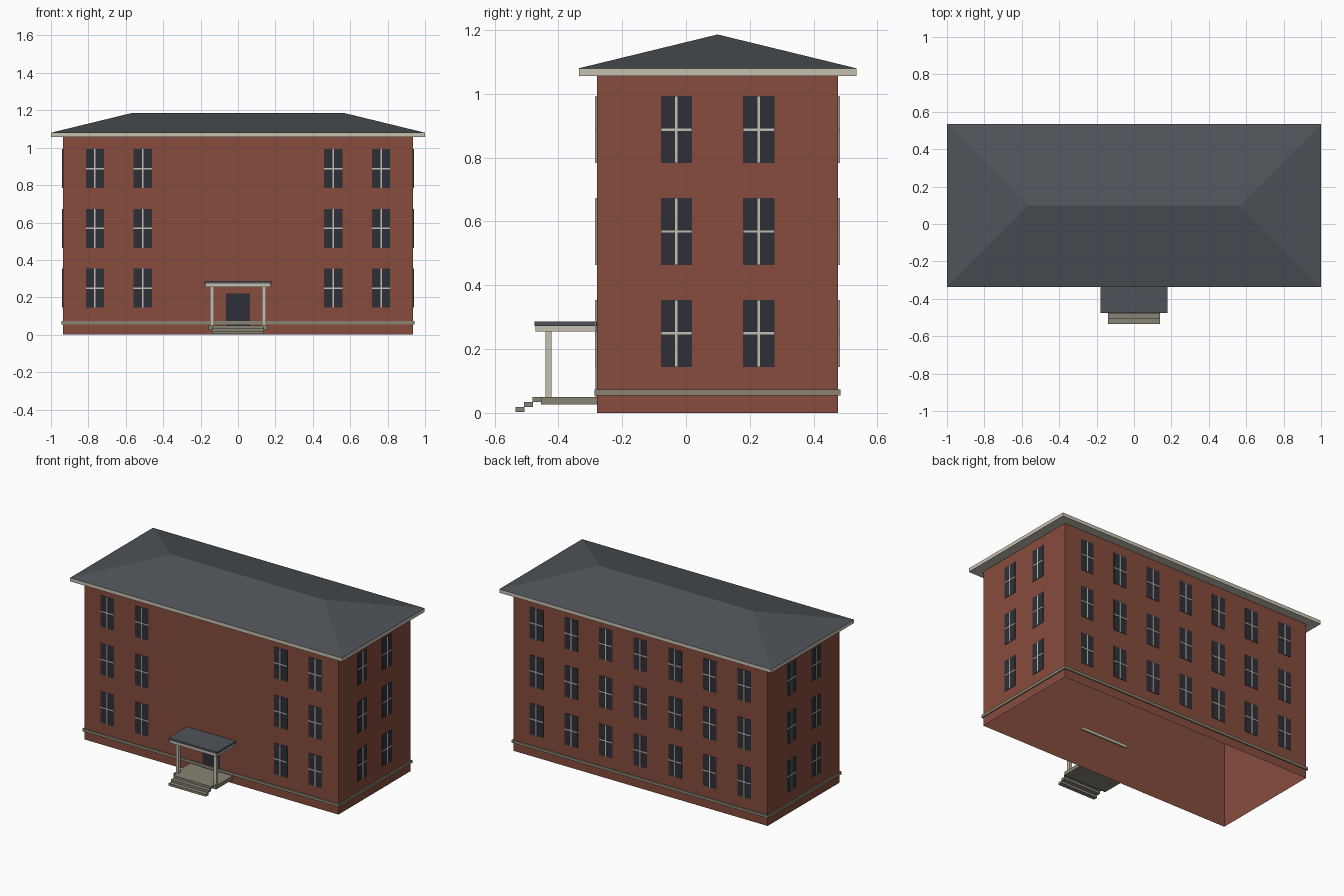
import bpy, bmesh

cube = bpy.data.objects.get("Cube")
if cube:
    bpy.data.objects.remove(cube, do_unlink=True)


def material(name, rgb):
    """Flat material from an sRGB byte triple."""
    linear = [((c / 255 + 0.055) / 1.055) ** 2.4 for c in rgb] + [1.0]
    mat = bpy.data.materials.new(name)
    mat.use_nodes = True
    mat.diffuse_color = linear
    bsdf = mat.node_tree.nodes["Principled BSDF"]
    bsdf.inputs["Base Color"].default_value = linear
    bsdf.inputs["Roughness"].default_value = 0.9
    return mat


BRICK = material("red brick", (134, 76, 60))
CREAM = material("cream trim", (198, 192, 176))
STONE = material("grey stone", (137, 131, 116))
SLATE = material("slate roof", (79, 83, 88))
GLASS = material("dark glass", (46, 48, 57))


def add_box(bm, x, y, z):
    """Add a box given its (low, high) range on each axis."""
    verts = bmesh.ops.create_cube(bm, size=1)["verts"]
    for v in verts:
        for axis, (low, high) in enumerate((x, y, z)):
            v.co[axis] = high if v.co[axis] > 0 else low
    return verts


def finish(bm, name, mat):
    mesh = bpy.data.meshes.new(name)
    bm.to_mesh(mesh)
    bm.free()
    mesh.materials.append(mat)
    obj = bpy.data.objects.new(name, mesh)
    bpy.context.collection.objects.link(obj)
    return obj


def boxes(name, mat, *ranges):
    bm = bmesh.new()
    for r in ranges:
        add_box(bm, *r)
    return finish(bm, name, mat)


# Main dimensions
HALF_X, HALF_Y, MID_Y = 0.935, 0.378, 0.099
FRONT, BACK = MID_Y - HALF_Y, MID_Y + HALF_Y
EAVE_Z, ROOF_Z, RIDGE_Z = 1.056, 1.08, 1.186
EAVE_Y = 0.435

# Brick walls, open underneath
bm = bmesh.new()
add_box(bm, (-HALF_X, HALF_X), (FRONT, BACK), (0, EAVE_Z))
bmesh.ops.delete(bm, geom=[f for f in bm.faces if f.calc_center_median().z < 0.01],
                 context='FACES')
finish(bm, "brick_walls", BRICK)

# Eave slab
eave_y = (MID_Y - EAVE_Y, MID_Y + EAVE_Y)
boxes("eave_slab", CREAM, ((-1, 1), eave_y, (EAVE_Z, ROOF_Z)))

# Hipped roof: a box whose top is pinched to a ridge
bm = bmesh.new()
for v in add_box(bm, (-1, 1), eave_y, (ROOF_Z, RIDGE_Z)):
    if v.co.z > ROOF_Z + 0.01:
        v.co.x *= 1 - EAVE_Y
        v.co.y = MID_Y
bmesh.ops.remove_doubles(bm, verts=bm.verts[:], dist=0.0001)
finish(bm, "hipped_roof", SLATE)

# Stone belt course around the base
OUT, GAP = 0.008, 0.001
belt_z = (0.055, 0.073)
long_x = (-HALF_X - OUT, HALF_X + OUT)
side_y = (FRONT - GAP, BACK + GAP)
boxes("belt_course", STONE,
      (long_x, (FRONT - OUT, FRONT - GAP), belt_z),
      (long_x, (BACK + GAP, BACK + OUT), belt_z),
      ((HALF_X + GAP, HALF_X + OUT), side_y, belt_z),
      ((-HALF_X - OUT, -HALF_X - GAP), side_y, belt_z))

# Windows: dark panes with a cream cross on every wall
PANE_W, PANE_H, BAR = 0.098, 0.209, 0.0075
FLOORS = [0.249 + 0.3195 * i for i in range(3)]
COLUMNS = [0.255 * i for i in range(-3, 4)]


def wall_plate(bm, wall, u, z, width, height, depth):
    """Add a thin plate on a wall, centred at u along it."""
    axis, sign, surface = wall
    along = (u - width / 2, u + width / 2)
    across = sorted((surface + sign * GAP, surface + sign * depth))
    zr = (z - height / 2, z + height / 2)
    add_box(bm, *((across, along, zr) if axis == "x" else (along, across, zr)))


side_columns = [MID_Y - 0.129, MID_Y + 0.129]
walls = {
    "front": (("y", -1, FRONT), [c for c in COLUMNS if abs(c) > 0.4]),
    "back": (("y", 1, BACK), COLUMNS),
    "left": (("x", 1, HALF_X), side_columns),
    "right": (("x", -1, -HALF_X), side_columns),
}
for side, (wall, columns) in walls.items():
    panes, bars = bmesh.new(), bmesh.new()
    for u in columns:
        for z in FLOORS:
            wall_plate(panes, wall, u, z, PANE_W, PANE_H, 0.003)
            wall_plate(bars, wall, u, z, BAR, PANE_H, 0.006)
            wall_plate(bars, wall, u, z, PANE_W, BAR, 0.0055)
    finish(panes, side + "_window_panes", GLASS)
    finish(bars, side + "_window_bars", CREAM)

# Front door
bm = bmesh.new()
wall_plate(bm, walls["front"][0], 0, 0.135, 0.128, 0.17, 0.004)
finish(bm, "front_door", GLASS)

# Porch floor and three steps
PORCH_Y = -0.454
boxes("porch_floor", STONE, ((-0.157, 0.157), (PORCH_Y, FRONT), (0.026, 0.05)))
TREAD, RISE = 0.027, 0.0155
steps = []
for i in range(3):
    y = PORCH_Y - TREAD * i
    z = 0.05 - RISE * i
    steps.append(((-0.138, 0.138), (y - TREAD, y + 0.002), (z - RISE, z)))
boxes("porch_steps", STONE, *steps)

# Porch posts
boxes("porch_posts", CREAM,
      *[((s * 0.139 - 0.01, s * 0.139 + 0.01), (-0.441, -0.421), (0.05, 0.256))
        for s in (-1, 1)])

# Porch canopy, its trim reaching slightly through the wall
boxes("canopy_trim", CREAM, ((-0.174, 0.174), (-0.472, FRONT + 0.008), (0.255, 0.273)))
boxes("canopy_roof", SLATE, ((-0.179, 0.179), (-0.475, FRONT), (0.273, 0.287)))
